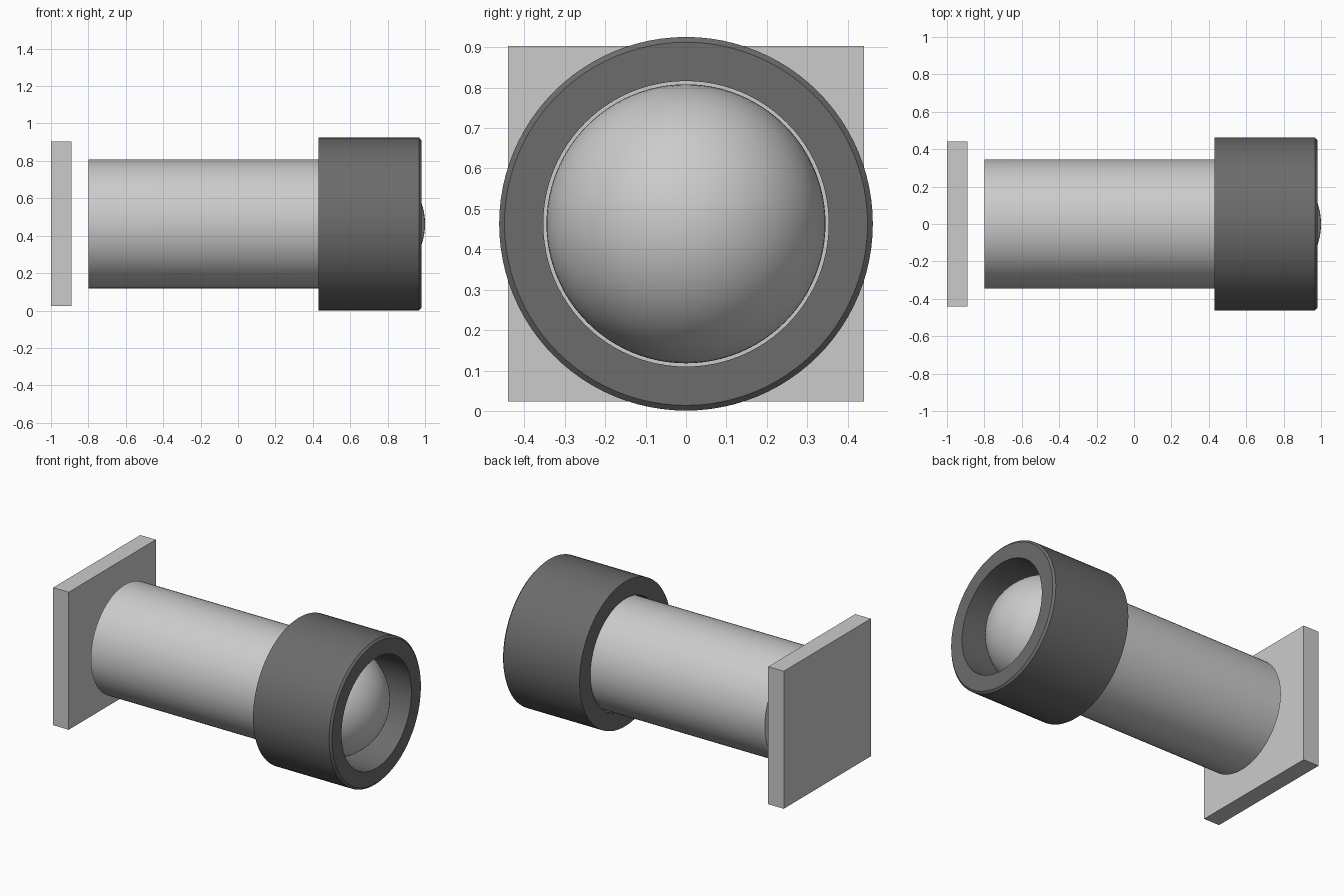
import bpy, bmesh
from math import sin, cos, pi, radians
from mathutils import Matrix, Vector

if "Cube" in bpy.data.objects:
    bpy.data.objects.remove(bpy.data.objects["Cube"])

CZ = 0.463      # height of the common axis
SEG = 96


def lathe(name, profile, closed=False):
    """Spin (x, radius) points around the horizontal axis."""
    bm = bmesh.new()
    vs = [bm.verts.new((x, 0, CZ + r)) for x, r in profile]
    edges = [bm.edges.new(p) for p in zip(vs, vs[1:])]
    if closed:
        edges.append(bm.edges.new((vs[-1], vs[0])))
    bmesh.ops.spin(bm, geom=vs + edges, cent=(0, 0, CZ), axis=(1, 0, 0),
                   angle=2 * pi, steps=SEG, use_duplicate=False)
    bmesh.ops.remove_doubles(bm, verts=bm.verts, dist=1e-5)
    bmesh.ops.recalc_face_normals(bm, faces=bm.faces)
    mesh = bpy.data.meshes.new(name)
    bm.to_mesh(mesh)
    bm.free()
    ob = bpy.data.objects.new(name, mesh)
    bpy.context.collection.objects.link(ob)
    bpy.ops.object.select_all(action='DESELECT')
    ob.select_set(True)
    bpy.context.view_layer.objects.active = ob
    bpy.ops.object.shade_smooth_by_angle(angle=radians(30))
    return ob


# Square back plate
bpy.ops.mesh.primitive_cube_add(size=1, location=(-0.945, 0, CZ))
plate = bpy.context.object
plate.name = "back_plate"
plate.scale = (0.11, 0.88, 0.88)
bpy.ops.object.transform_apply(location=False, rotation=False, scale=True)

# Cylindrical body with flat back and domed front
R = 0.345
N = 24
dome = [(1 - R + R * sin(i * pi / 2 / N), R * cos(i * pi / 2 / N)) for i in range(N)]
lathe("domed_barrel", [(-0.80, 0), (-0.80, R)] + dome + [(1.0, 0)])

# Dark collar, open through the middle, with a chamfered front rim
collar = lathe("front_collar", [(0.43, 0.353), (0.43, 0.462), (0.968, 0.462),
                                (0.98, 0.449), (0.98, 0.353)], closed=True)
dark = bpy.data.materials.new("dark_grey")
dark.diffuse_color = (0.15, 0.15, 0.15, 1)
dark.use_nodes = True
dark.node_tree.nodes["Principled BSDF"].inputs["Base Color"].default_value = dark.diffuse_color
collar.data.materials.append(dark)
